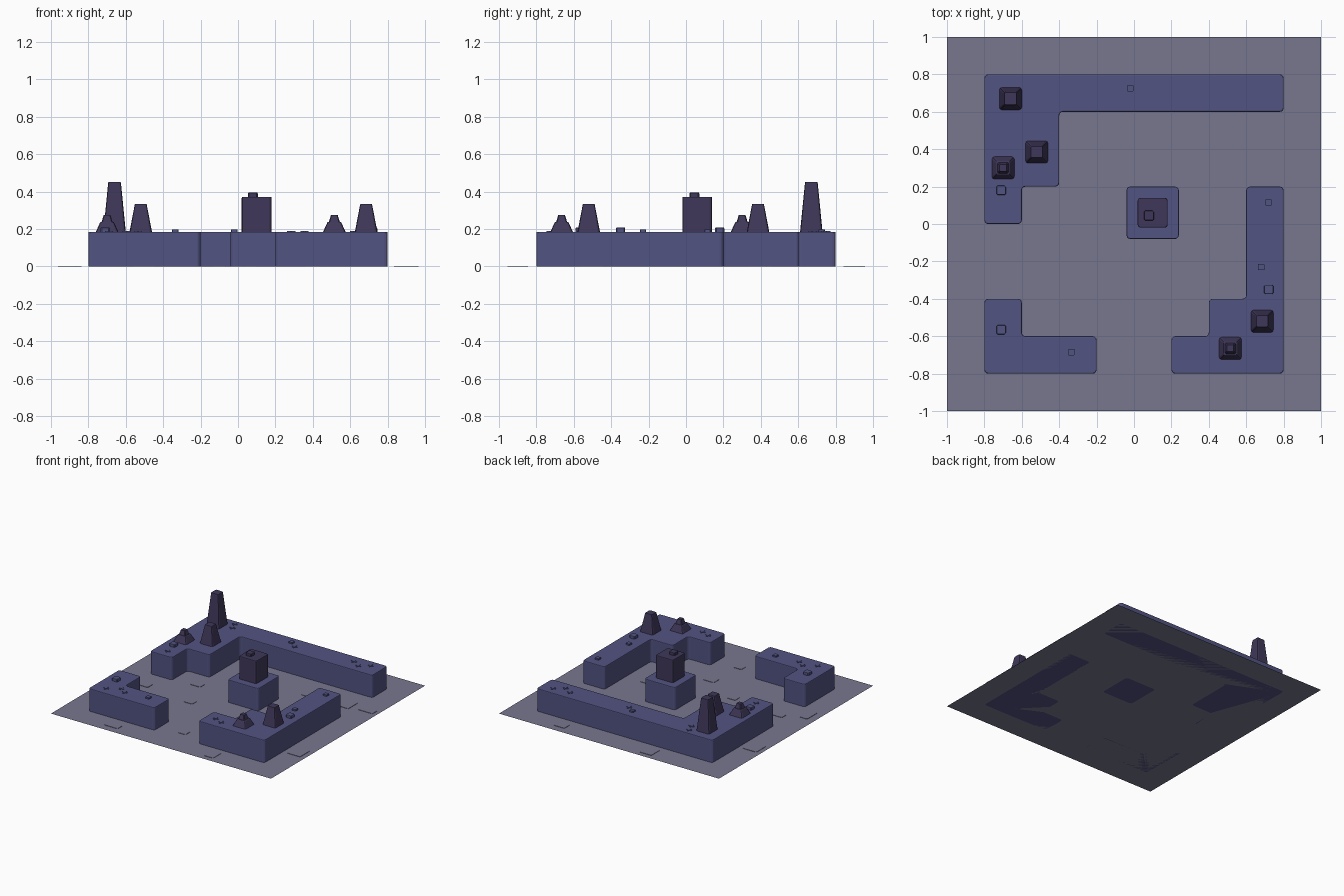
import bpy
import bmesh
import random

cube = bpy.data.objects.get("Cube")
if cube:
    bpy.data.objects.remove(cube, do_unlink=True)


def material(name, rgb):
    mat = bpy.data.materials.new(name)
    mat.use_nodes = True
    mat.diffuse_color = (*rgb, 1)
    mat.node_tree.nodes["Principled BSDF"].inputs["Base Color"].default_value = (*rgb, 1)
    return mat


FLOOR = material("grey violet floor", (0.19, 0.185, 0.275))
WALL = material("slate blue", (0.085, 0.088, 0.225))
ROCK = material("dark purple rock", (0.05, 0.039, 0.1))


def finish(bm, name, mat):
    mesh = bpy.data.meshes.new(name)
    bmesh.ops.recalc_face_normals(bm, faces=bm.faces[:])
    bm.to_mesh(mesh)
    bm.free()
    mesh.materials.append(mat)
    obj = bpy.data.objects.new(name, mesh)
    bpy.context.collection.objects.link(obj)
    return obj


def prism(name, outline, z0, z1, mat, corner=0.0, steps=1, edge=0.0, taper=1.0):
    """Extrude an outline with rounded corners, a soft top rim and a taper."""
    bm = bmesh.new()
    bm.faces.new([bm.verts.new((x, y, z0)) for x, y in outline])
    if corner:
        bmesh.ops.bevel(bm, geom=bm.verts[:], offset=corner, segments=steps,
                        profile=0.5, affect='VERTICES')
    base = bm.faces[:]
    top = bmesh.ops.extrude_face_region(bm, geom=base, use_keep_orig=True)["geom"]
    verts = [v for v in top if isinstance(v, bmesh.types.BMVert)]
    cx = sum(v.co.x for v in verts) / len(verts)
    cy = sum(v.co.y for v in verts) / len(verts)
    for v in verts:
        v.co.z = z1
        if taper != 1:
            v.co.x = cx + (v.co.x - cx) * taper
            v.co.y = cy + (v.co.y - cy) * taper
    if edge:
        rim = [e for e in bm.edges if all(v in verts for v in e.verts)]
        bmesh.ops.bevel(bm, geom=rim, offset=edge, segments=2, profile=0.5,
                        affect='EDGES')
    return finish(bm, name, mat)


def rect(x, y, w, d):
    return [(x - w, y - d), (x + w, y - d), (x + w, y + d), (x - w, y + d)]


def square(x, y, half):
    return rect(x, y, half, half)


# Ground sheet
bm = bmesh.new()
bmesh.ops.create_grid(bm, x_segments=1, y_segments=1, size=1)
finish(bm, "ground", FLOOR)

# Raised wall blocks
H = 0.185
walls = {
    "back_left_wall": [(-.8, 0), (-.6, 0), (-.6, .2), (-.4, .2), (-.4, .6),
                       (.8, .6), (.8, .8), (-.8, .8)],
    "front_right_wall": [(.2, -.8), (.8, -.8), (.8, .2), (.6, .2), (.6, -.4),
                         (.4, -.4), (.4, -.6), (.2, -.6)],
    "front_left_wall": [(-.8, -.8), (-.2, -.8), (-.2, -.6), (-.6, -.6),
                        (-.6, -.4), (-.8, -.4)],
    "pedestal": square(.1, .06, .14),
}
for name, outline in walls.items():
    prism(name, outline, 0, H, WALL, corner=0.02, steps=3, edge=0.006)

# Dark pillar on the pedestal
prism("pillar", square(.1, .06, .08), H, .372, ROCK, corner=.015, steps=2, edge=.006)
prism("pillar_cap", square(.08, .045, .026), .37, .395, ROCK, corner=.006, edge=.005)

# Tapered rock spires
for x, y, top, taper in [(-.66, .67, .452, .56), (-.52, .385, .335, .52),
                         (.685, -.52, .335, .52)]:
    prism("rock_spire", square(x, y, .06), H, top, ROCK, corner=.014, steps=2,
          edge=.004, taper=taper)

# Low stepped rocks
for x, y in [(-.7, .3), (.515, -.665)]:
    prism("low_rock", square(x, y, .06), H, .238, ROCK, corner=.014, steps=2,
          edge=.004, taper=.6)
    prism("low_rock_tip", square(x, y, .03), .236, .275, ROCK, corner=.006, taper=.6)

# Pebbles on the walls
for x, y in [(-.71, .18), (-.71, -.565), (.72, -.35)]:
    prism("pebble", square(x, y, .025), H, .208, WALL, corner=.007, edge=.005)
for x, y in [(-.02, .725), (-.335, -.685), (.68, -.23), (.72, .115)]:
    prism("small_stud", square(x, y, .017), H, .197, WALL, corner=.003)

# Cross shaped marks
A, B = .022, .005
cross = [(-B, -A), (B, -A), (B, -B), (A, -B), (A, B), (B, B),
         (B, A), (-B, A), (-B, B), (-A, B), (-A, -B), (-B, -B)]
for x, y in [(-.555, .75), (-.53, .685), (.04, .68), (.55, .72), (.62, .675),
             (.695, .73), (-.69, .075), (-.69, -.725), (-.595, -.665),
             (-.535, -.705), (.285, -.695), (.355, -.725)]:
    prism("cross_mark", [(x + u, y + v) for u, v in cross], H, H + .004, WALL)

# Faint paving slabs around the walls
random.seed(4)
for x, y in [(-.27, -.23), (-.4, .05), (-.1, .4), (.4, .4), (.4, -.1), (.05, -.4),
             (0, -.7), (-.9, -.3), (-.9, .4), (-.5, -.9), (.4, -.9), (.9, -.5),
             (.9, .4), (-.3, .9), (.5, .9), (-.72, -.18), (.7, .4)]:
    w, d = random.uniform(.03, .07), random.uniform(.03, .07)
    prism("paving_slab", rect(x, y, w, d), 0, .003, FLOOR, corner=.01, steps=2)
